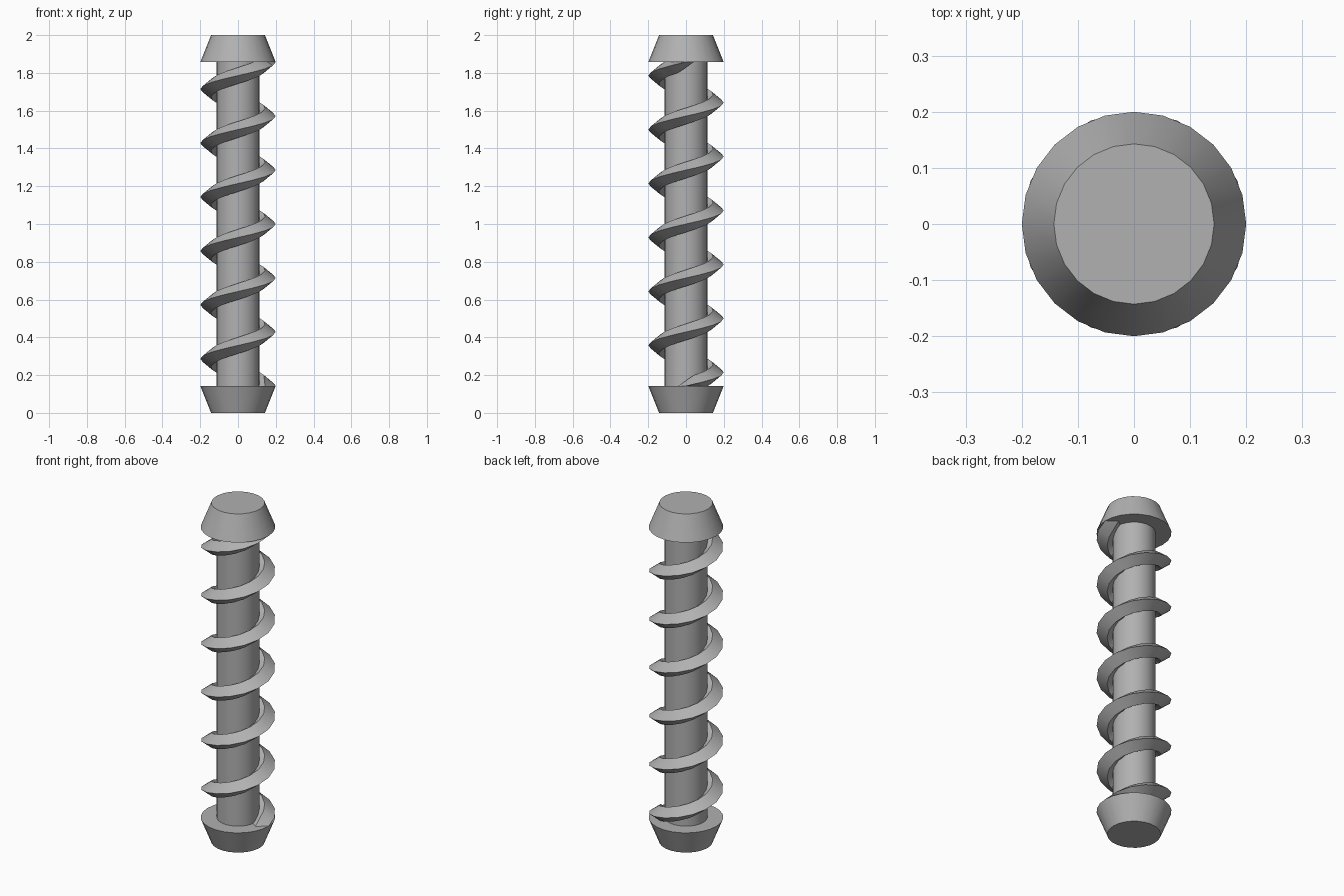
import bpy, bmesh
from math import sin, cos, pi, atan, radians
from mathutils import Vector

if "Cube" in bpy.data.objects:
    bpy.data.objects.remove(bpy.data.objects["Cube"])

U = 2 / 7            # one thread pitch
SIDES = 24
TURNS = 6

grey = bpy.data.materials.new("dark_grey")
grey.diffuse_color = (0.44, 0.44, 0.44, 1)
grey.use_nodes = True
grey.node_tree.nodes["Principled BSDF"].inputs["Base Color"].default_value = grey.diffuse_color


def loft(name, rings, angle=30):
    """Skin a list of equal-sized rings and cap both ends."""
    bm = bmesh.new()
    loops = [[bm.verts.new(p) for p in ring] for ring in rings]
    for a, b in zip(loops, loops[1:]):
        n = len(a)
        for i in range(n):
            j = (i + 1) % n
            bm.faces.new((a[i], a[j], b[j], b[i]))
    bm.faces.new(loops[0])
    bm.faces.new(loops[-1])
    bmesh.ops.recalc_face_normals(bm, faces=bm.faces[:])
    me = bpy.data.meshes.new(name)
    bm.to_mesh(me)
    bm.free()
    me.materials.append(grey)
    ob = bpy.data.objects.new(name, me)
    bpy.context.collection.objects.link(ob)
    bpy.ops.object.select_all(action='DESELECT')
    ob.select_set(True)
    bpy.context.view_layer.objects.active = ob
    bpy.ops.object.shade_smooth_by_angle(angle=radians(angle))
    return ob


def circle(r, z):
    return [(r * cos(2 * pi * i / SIDES), r * sin(2 * pi * i / SIDES), z)
            for i in range(SIDES)]


# central shaft and the two tapered end caps
loft("shaft", [circle(0.4 * U, 0.5 * U), circle(0.4 * U, 6.5 * U)])
loft("bottom_cap", [circle(0.5 * U, 0), circle(0.7 * U, 0.5 * U)])
loft("top_cap", [circle(0.7 * U, 6.5 * U), circle(0.5 * U, 7 * U)])

# spiral thread: flattened diamond swept along a helix, ends lying on the caps
R, A, B, STEPS = 0.5 * U, 0.2 * U, 0.145 * U, 16 * TURNS
helix_tilt = atan(U / (2 * pi * R))
rings = []
for k in range(STEPS + 1):
    t = 2 * pi * TURNS * k / STEPS
    tilt = radians(90) if k in (0, STEPS) else helix_tilt
    out = Vector((cos(t), sin(t), 0))
    up = Vector((sin(t) * sin(tilt), -cos(t) * sin(tilt), cos(tilt)))
    c = out * R + Vector((0, 0, U * (0.5 + t / (2 * pi))))
    rings.append([c + out * A, c + up * B, c - out * A, c - up * B])
loft("spiral_thread", rings, 35)
